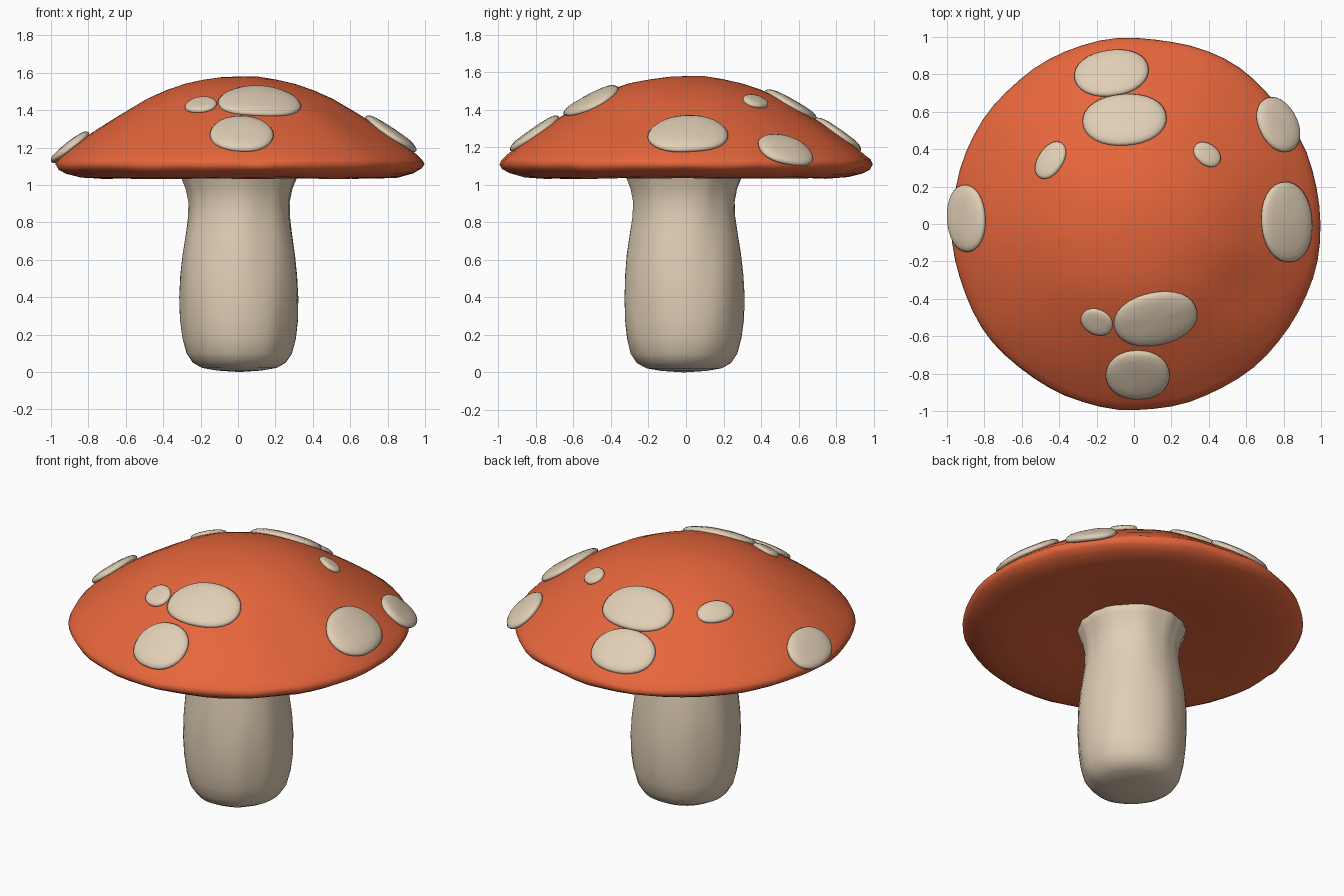
import bpy, bmesh, math
from mathutils import Vector, noise

if "Cube" in bpy.data.objects:
    bpy.data.objects.remove(bpy.data.objects["Cube"])

def material(name, rgb):
    m = bpy.data.materials.new(name)
    m.diffuse_color = (*rgb, 1)
    m.use_nodes = True
    m.node_tree.nodes["Principled BSDF"].inputs["Base Color"].default_value = m.diffuse_color
    return m

RED = material("cap orange red", (0.79, 0.132, 0.045))
CREAM = material("stem cream", (0.75, 0.62, 0.465))

def finish(name, bm, mat):
    bmesh.ops.recalc_face_normals(bm, faces=bm.faces)
    me = bpy.data.meshes.new(name)
    bm.to_mesh(me)
    bm.free()
    me.materials.append(mat)
    for p in me.polygons:
        p.use_smooth = True
    ob = bpy.data.objects.new(name, me)
    bpy.context.collection.objects.link(ob)
    return ob

def lathe(name, profile, segs, mat, warp):
    """Revolve (r, z) points; the first and last lie on the axis."""
    bm = bmesh.new()
    rings = []
    for r, z in profile[1:-1]:
        rings.append([bm.verts.new(warp(r, z, 2 * math.pi * i / segs)) for i in range(segs)])
    for a, b in zip(rings, rings[1:]):
        for i in range(segs):
            j = (i + 1) % segs
            bm.faces.new((a[i], a[j], b[j], b[i]))
    for (r, z), ring in ((profile[0], rings[0]), (profile[-1], rings[-1])):
        tip = bm.verts.new(warp(r, z, 0))
        for i in range(segs):
            bm.faces.new((tip, ring[i], ring[(i + 1) % segs]))
    return finish(name, bm, mat)

# Cap: domed top, rounded rim, shallow hollow underneath
TOP = [(0, 1.58), (0.1, 1.577), (0.2, 1.562), (0.3, 1.541), (0.4, 1.507), (0.5, 1.462),
       (0.6, 1.405), (0.7, 1.345), (0.8, 1.28), (0.9, 1.21), (0.96, 1.16)]
RIM = [(0.99, 1.132), (1.0, 1.11), (0.985, 1.085), (0.945, 1.062), (0.87, 1.041), (0.75, 1.034)]
UNDER = [(0.6, 1.04), (0.45, 1.055), (0.28, 1.07), (0, 1.075)]

def relief(x, y):
    # gentle hand-sculpted unevenness, with a small dip at front right
    dip = 0.02 * math.exp(-((x - 0.64) ** 2 + (y + 0.33) ** 2) / 0.02)
    return 0.006 * noise.noise(Vector((x * 4, y * 4, 3))) - dip

def cap_z(x, y):
    r = math.hypot(x - 0.01, y)
    for (r0, z0), (r1, z1) in zip(TOP, TOP[1:]):
        if r <= r1:
            break
    return z0 + (z1 - z0) * (r - r0) / (r1 - r0) + relief(x, y)

def cap_warp(r, z, a):
    k = r ** 3 * 0.014 * noise.noise(Vector((math.cos(a) * 3, math.sin(a) * 3, 7)))
    x = 0.01 + (r * 0.987 + k) * math.cos(a)
    y = (r * 0.995 + k) * math.sin(a)
    if z > 1.14:
        z += relief(x, y)
    else:
        z += 0.012 * r ** 4 * noise.noise(Vector((x * 5, y * 5, z * 8)))
    return x, y, z

lathe("cap", TOP + RIM + UNDER, 64, RED, cap_warp)

# Stem: bulging foot, narrow waist, fluted flare under the cap
STEM = [(0, 0.0), (0.12, 0.008), (0.2, 0.022), (0.25, 0.05), (0.283, 0.1), (0.303, 0.18),
        (0.315, 0.28), (0.318, 0.4), (0.313, 0.52), (0.303, 0.63), (0.287, 0.74),
        (0.274, 0.83), (0.271, 0.91), (0.284, 0.98), (0.303, 1.03), (0.315, 1.065),
        (0.3, 1.09), (0, 1.1)]

def stem_warp(r, z, a):
    c, s = math.cos(a), math.sin(a)
    k = 1 + 0.03 * noise.noise(Vector((c * 2.5, s * 2.5, z * 2.2)))
    k += 0.05 * max(0, z - 0.75) * math.sin(13 * a + 2 * math.sin(3 * a))
    return r * k * c + 0.006, r * k * s - 0.01, z

lathe("stem", STEM, 48, CREAM, stem_warp)

# Spots: x, y, half width, half depth (as seen from above), turn in degrees
SPOTS = [(-0.12, 0.805, 0.2, 0.122, 8), (-0.05, 0.555, 0.225, 0.137, 4),
         (-0.445, 0.34, 0.065, 0.11, -33), (0.39, 0.37, 0.08, 0.055, -38),
         (0.77, 0.53, 0.1, 0.155, 27), (0.815, 0.01, 0.135, 0.215, 4),
         (-0.895, 0.03, 0.1, 0.18, 3), (-0.198, -0.523, 0.088, 0.066, -25),
         (0.115, -0.505, 0.225, 0.14, 12), (0.02, -0.805, 0.17, 0.13, 0)]

def spot(index, cx, cy, w, d, turn):
    # flattened pad that follows the slope of the cap
    segs, e = 32, 0.05
    t = math.radians(turn)
    n = Vector((cap_z(cx - e, cy) - cap_z(cx + e, cy),
                cap_z(cx, cy - e) - cap_z(cx, cy + e), 2 * e)).normalized()
    thick = 0.03 if w > 0.1 or d > 0.12 else 0.022
    bm = bmesh.new()

    def point(rho, a, h):
        # superellipse outline, slightly squarish
        q = (abs(math.cos(a)) ** 2.15 + abs(math.sin(a)) ** 2.15) ** (-1 / 2.15)
        u, v = w * rho * q * math.cos(a), d * rho * q * math.sin(a)
        x = cx + u * math.cos(t) - v * math.sin(t)
        y = cy + u * math.sin(t) + v * math.cos(t)
        return bm.verts.new(Vector((x, y, cap_z(x, y))) + n * h)

    rows = [(0.35, 1), (0.65, 0.93), (0.85, 0.78), (0.95, 0.55), (1, 0.2),
            (0.97, -0.2), (0.85, -0.5)]
    rings = [[point(rho, 2 * math.pi * i / segs, h * thick) for i in range(segs)]
             for rho, h in rows]
    for a, b in zip(rings, rings[1:]):
        for i in range(segs):
            j = (i + 1) % segs
            bm.faces.new((a[i], a[j], b[j], b[i]))
    for ring, h in ((rings[0], 1), (rings[-1], -0.5)):
        tip = point(0, 0, h * thick)
        for i in range(segs):
            bm.faces.new((tip, ring[i], ring[(i + 1) % segs]))
    finish(f"spot_{index}", bm, CREAM)

for i, s in enumerate(SPOTS, 1):
    spot(i, *s)
